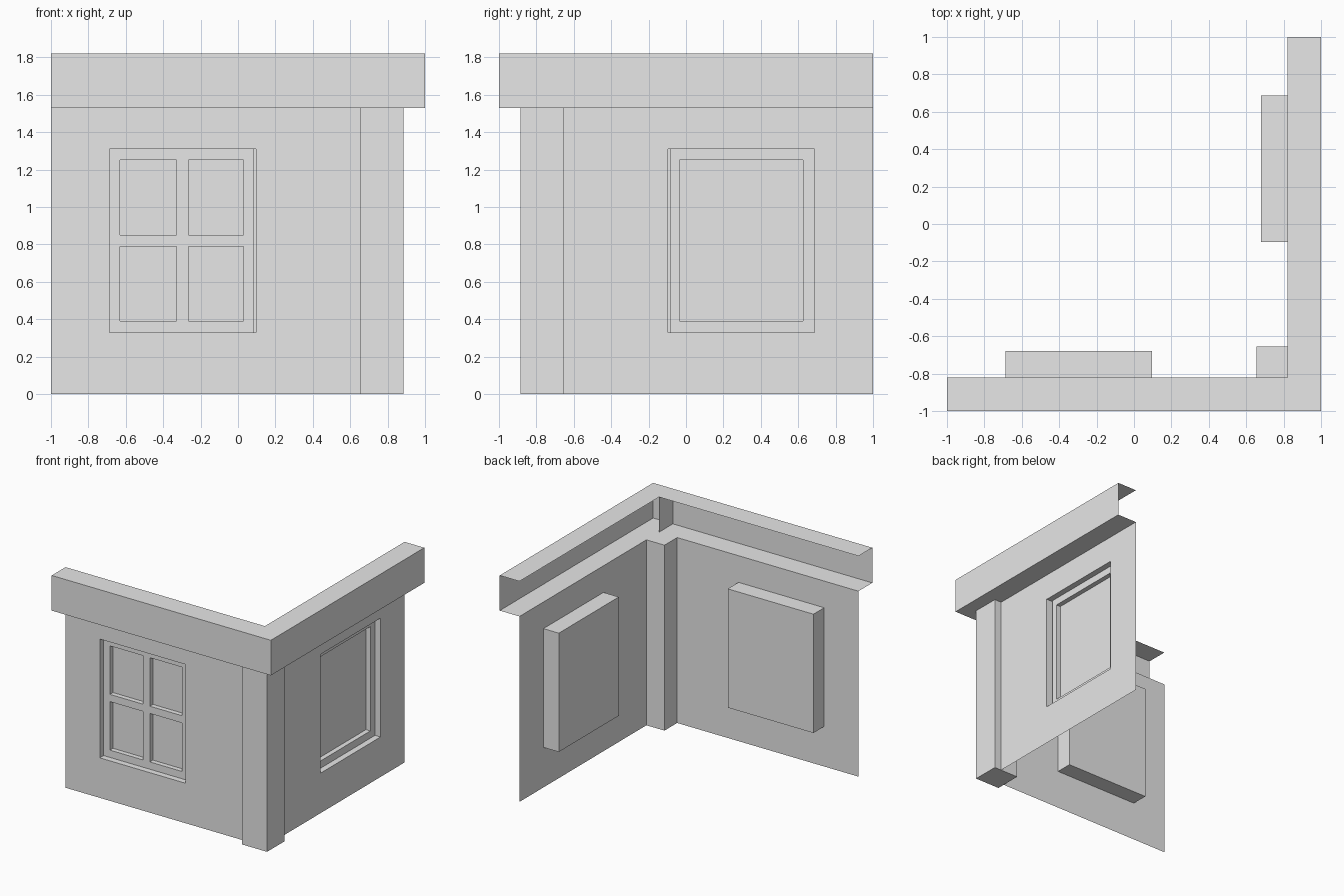
import bpy
import bmesh
from mathutils import Matrix, Vector

if "Cube" in bpy.data.objects:
    bpy.data.objects.remove(bpy.data.objects["Cube"], do_unlink=True)

plaster = bpy.data.materials.new("plain_grey")
plaster.use_nodes = True
GREY = (0.8, 0.8, 0.8, 1)
plaster.diffuse_color = GREY
plaster.node_tree.nodes["Principled BSDF"].inputs["Base Color"].default_value = GREY

WALL = 0.82        # distance of both wall sheets from the centre
RECESS = 0.14      # depth of the window boxes
TRIM_LOW, TRIM_TOP = 1.53, 1.82
SIDE = Matrix(((0, -1, 0, 0), (-1, 0, 0, 0), (0, 0, 1, 0), (0, 0, 0, 1)))


def finish(name, bm, swap=False):
    """Turn a bmesh into an object; swap reflects it onto the side wall."""
    bmesh.ops.remove_doubles(bm, verts=bm.verts, dist=0.0005)
    if swap:
        bm.transform(SIDE)
        bmesh.ops.reverse_faces(bm, faces=bm.faces)
    mesh = bpy.data.meshes.new(name)
    bm.to_mesh(mesh)
    bm.free()
    mesh.materials.append(plaster)
    obj = bpy.data.objects.new(name, mesh)
    bpy.context.collection.objects.link(obj)


def quad(bm, *points):
    return bm.faces.new([bm.verts.new(p) for p in points])


def relief(name, xs, zs, depth_at, swap):
    """Panel of rectangular cells set back by depth_at(column, row)."""
    bm = bmesh.new()
    cols, rows = len(xs) - 1, len(zs) - 1

    def depth(i, j):
        return depth_at(i, j) if 0 <= i < cols and 0 <= j < rows else None

    def step(a, b, p, q):
        # Joins two neighbouring cells along the edge p-q
        if a is not None and b is not None and a != b:
            quad(bm, (p[0], a - WALL, p[1]), (q[0], a - WALL, q[1]),
                 (q[0], b - WALL, q[1]), (p[0], b - WALL, p[1]))

    for i in range(cols):
        for j in range(rows):
            d = depth(i, j)
            x0, x1, z0, z1 = xs[i], xs[i + 1], zs[j], zs[j + 1]
            y = d - WALL
            quad(bm, (x0, y, z0), (x1, y, z0), (x1, y, z1), (x0, y, z1))
            step(d, depth(i + 1, j), (x1, z0), (x1, z1))
            step(d, depth(i, j + 1), (x1, z1), (x0, z1))
    finish(name, bm, swap)


def window_frame(name, xs, zs, swap):
    """Bars on even columns and rows, sunk panes between them."""
    relief(name, xs, zs, lambda i, j: 0.09 if i % 2 and j % 2 else 0.05, swap)
    # Free edge of the frame beside the narrow gap in the recess
    bm = bmesh.new()
    x, y0, y1 = xs[-1], 0.05 - WALL, RECESS - WALL
    quad(bm, (x, y0, zs[0]), (x, y1, zs[0]), (x, y1, zs[-1]), (x, y0, zs[-1]))
    finish(name + "_edge", bm, swap)


# Walls with window boxes pushed through to the inside
for side, swap in (("front", False), ("side", True)):
    relief(side + "_wall", (-1, -0.687, 0.095, WALL), (0, 0.33, 1.31, TRIM_LOW),
           lambda i, j: RECESS if i == 1 and j == 1 else 0, swap)

# Four-pane front window and single-pane side window
window_frame("front_window", (-0.687, -0.63, -0.33, -0.265, 0.03, 0.085),
             (0.33, 0.39, 0.79, 0.85, 1.25, 1.31), False)
window_frame("side_window", (-0.687, -0.625, 0.035, 0.085),
             (0.33, 0.39, 1.25, 1.31), True)

# Square corner pillar
bm = bmesh.new()
bmesh.ops.create_cube(bm, size=1)
bm.transform(Matrix.Translation((0.77, -0.77, TRIM_LOW / 2))
             @ Matrix.Diagonal((0.23, 0.23, TRIM_LOW, 1)))
finish("corner_pillar", bm)

# Roof trim: open channel following the corner
outer = [Vector(p) for p in ((-1, -1), (1, -1), (1, 1))]
inner = [Vector(p) for p in ((-1, -WALL), (WALL, -WALL), (WALL, 1))]
profile = ((inner, TRIM_LOW), (outer, TRIM_LOW), (outer, TRIM_TOP), (inner, TRIM_TOP))
bm = bmesh.new()
for (line_a, za), (line_b, zb) in zip(profile, profile[1:]):
    for k in range(2):
        quad(bm, (*line_a[k], za), (*line_a[k + 1], za),
             (*line_b[k + 1], zb), (*line_b[k], zb))
finish("roof_trim", bm)

# Panel dividing the two channels at the corner
bm = bmesh.new()
quad(bm, (WALL, -1, TRIM_LOW), (WALL, -1, TRIM_TOP),
     (WALL, -WALL, TRIM_TOP), (WALL, -WALL, TRIM_LOW))
finish("trim_divider", bm)
